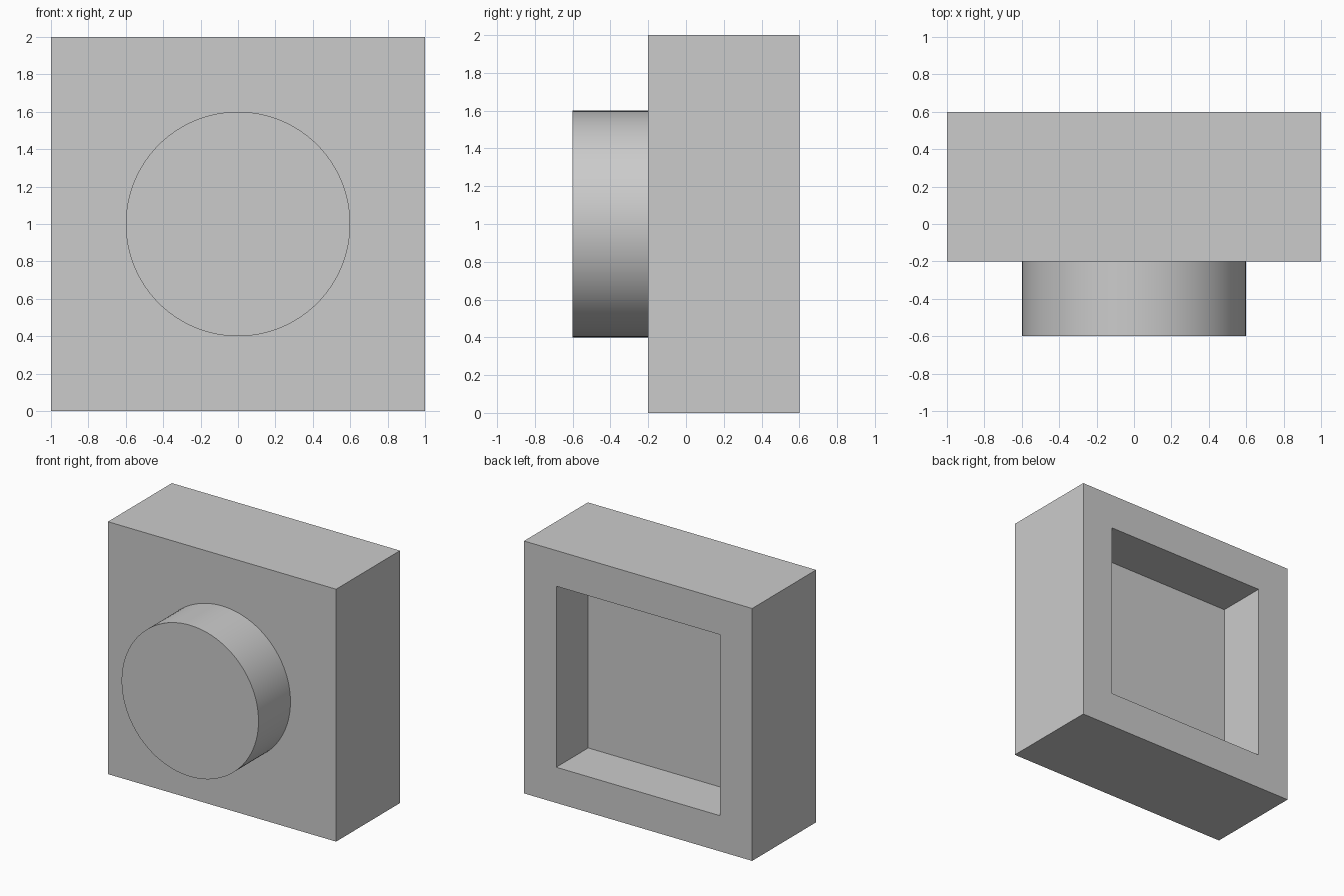
import bpy
import bmesh
from math import radians
from mathutils import Matrix, Vector

cube = bpy.data.objects.get("Cube")
if cube:
    bpy.data.objects.remove(cube, do_unlink=True)

# Single grey material
GREY = (0.6, 0.6, 0.6, 1.0)
grey = bpy.data.materials.new("plain grey")
grey.use_nodes = True
grey.diffuse_color = GREY
grey.node_tree.nodes["Principled BSDF"].inputs["Base Color"].default_value = GREY


def add_part(name, bm):
    bm.normal_update()
    mesh = bpy.data.meshes.new(name)
    bm.to_mesh(mesh)
    bm.free()
    mesh.materials.append(grey)
    part = bpy.data.objects.new(name, mesh)
    bpy.context.collection.objects.link(part)
    return part


def face_towards(bm, direction):
    bm.normal_update()
    return max(bm.faces, key=lambda f: f.normal.dot(direction))


BACK = Vector((0, 1, 0))

# Square block with a square pocket sunk into its back
bm = bmesh.new()
bmesh.ops.create_cube(bm, size=1, matrix=Matrix.Translation((0, 0.2, 1))
                      @ Matrix.Diagonal((2, 0.8, 2, 1)))
back = face_towards(bm, BACK)
bmesh.ops.inset_individual(bm, faces=[back], thickness=0.4)
floor = bmesh.ops.extrude_discrete_faces(bm, faces=[back])["faces"][0]
bmesh.ops.translate(bm, verts=floor.verts, vec=-0.4 * BACK)
add_part("block", bm)

# Round boss on the front, open where it meets the block
bm = bmesh.new()
bmesh.ops.create_cone(bm, cap_ends=True, segments=96, radius1=0.6, radius2=0.6,
                      depth=0.4, matrix=Matrix.Translation((0, -0.4, 1))
                      @ Matrix.Rotation(radians(90), 4, "X"))
bmesh.ops.delete(bm, geom=[face_towards(bm, BACK)], context="FACES_ONLY")
boss = add_part("round_boss", bm)
bpy.ops.object.select_all(action="DESELECT")
boss.select_set(True)
bpy.context.view_layer.objects.active = boss
bpy.ops.object.shade_smooth_by_angle(angle=radians(30))
